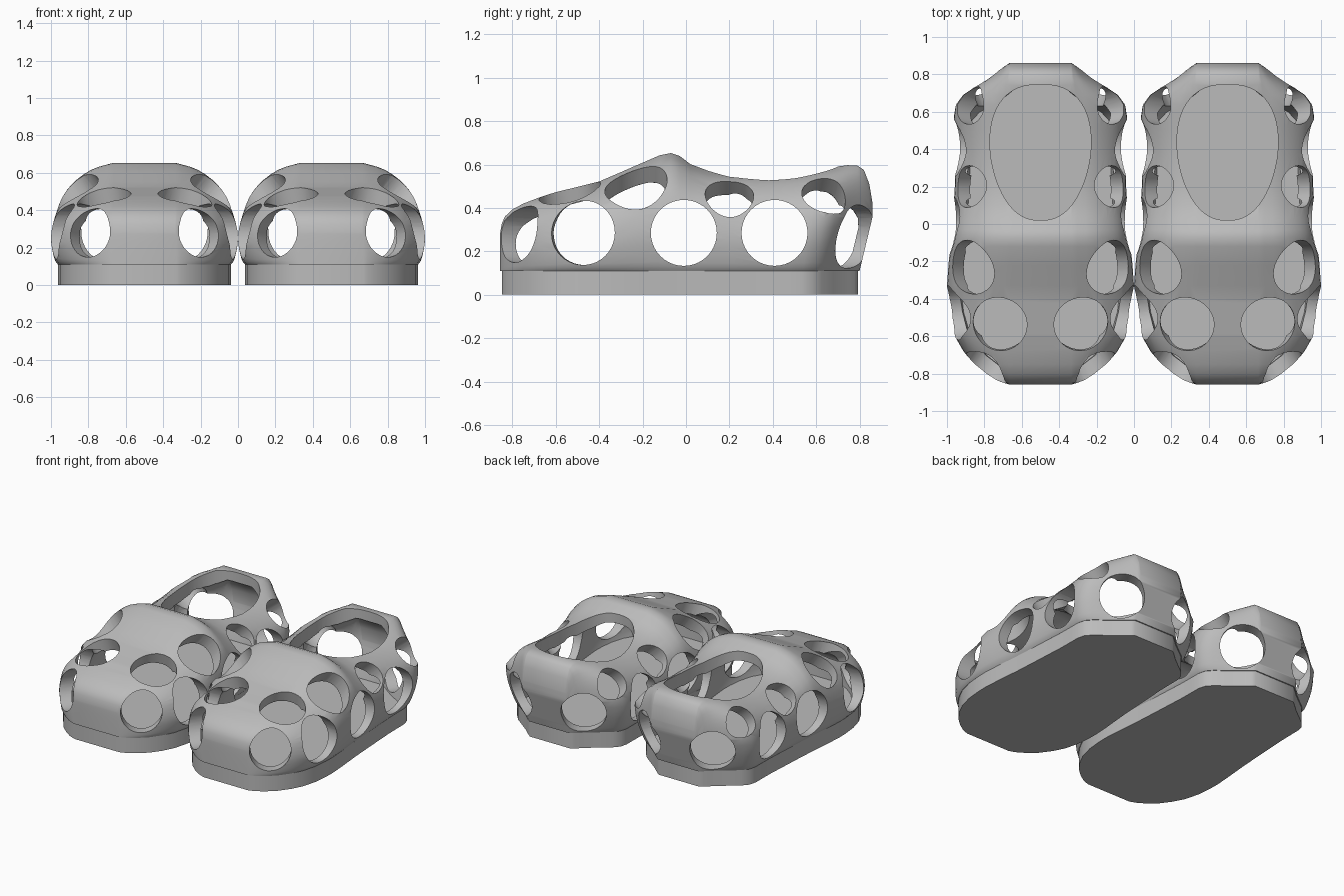
import bpy, bmesh, math
from mathutils import Vector

cube = bpy.data.objects.get("Cube")
if cube:
    bpy.data.objects.remove(cube, do_unlink=True)

rubber = bpy.data.materials.new("grey rubber")
rubber.use_nodes = True
GREY = (0.5, 0.5, 0.5, 1)
rubber.diffuse_color = GREY
rubber.node_tree.nodes["Principled BSDF"].inputs["Base Color"].default_value = GREY

STRIP = 0.165   # half width of the flat band along the middle
SOLE = 0.11     # sole height
WALL = 0.065    # shell thickness

# Stations along the shoe: y, half width, top height
STATIONS = [(-0.857, 0.17, 0.28), (-0.85, 0.195, 0.325), (-0.835, 0.235, 0.36),
            (-0.8, 0.293, 0.393), (-0.75, 0.355, 0.42), (-0.68, 0.412, 0.447),
            (-0.6, 0.458, 0.473), (-0.5, 0.487, 0.497), (-0.4, 0.498, 0.522),
            (-0.33, 0.5, 0.552), (-0.22, 0.492, 0.6), (-0.12, 0.482, 0.643),
            (-0.07, 0.477, 0.653), (-0.03, 0.473, 0.64), (0.02, 0.47, 0.602),
            (0.1, 0.464, 0.572), (0.2, 0.458, 0.557), (0.38, 0.455, 0.555),
            (0.5, 0.465, 0.563), (0.58, 0.473, 0.573), (0.64, 0.464, 0.582),
            (0.69, 0.425, 0.59), (0.745, 0.34, 0.597), (0.79, 0.27, 0.595),
            (0.82, 0.23, 0.575), (0.845, 0.195, 0.51), (0.86, 0.17, 0.42)]
# Cross-section: sideways share, height share
SECTION = [(0.89, 0), (0.95, 0.08), (1, 0.33), (0.92, 0.6), (0.73, 0.78), (0.39, 0.93), (0, 1)]


def smooth_path(pts, steps=3):
    """Catmull-Rom curve through the points."""
    p = [Vector(q) for q in pts]
    out = []
    for i in range(len(p) - 1):
        a, b, c, d = p[max(i - 1, 0)], p[i], p[i + 1], p[min(i + 2, len(p) - 1)]
        for s in range(steps):
            t = s / steps
            out.append(0.5 * (2 * b + (c - a) * t + (2 * a - 5 * b + 4 * c - d) * t ** 2
                              + (3 * b - a - 3 * c + d) * t ** 3))
    return out + [p[-1]]


def tuck(x, y, z):
    """The heel narrows and tucks in towards the sole."""
    k = min(1, max(0, (0.36 - z) / 0.25)) * min(1, max(0, (y - 0.3) / 0.4))
    return x * (1 - 0.08 * k), y - 0.06 * k, z


def finish(bm, name):
    bmesh.ops.recalc_face_normals(bm, faces=bm.faces)
    mesh = bpy.data.meshes.new(name)
    bm.to_mesh(mesh)
    bm.free()
    mesh.materials.append(rubber)
    ob = bpy.data.objects.new(name, mesh)
    bpy.context.collection.objects.link(ob)
    return ob


def loft(name, inset=0.0, bottom=SOLE):
    """Closed body through all stations, optionally shrunk."""
    bm = bmesh.new()
    rings = []
    for y, hw, top in STATIONS:
        y, hw, top = y * (1 - inset * 0.95), hw - inset, top - inset
        strip = STRIP - inset
        half = []
        for f, v in smooth_path(SECTION):
            half.append(tuck(strip + (hw - strip) * f, y, bottom + v * (top - bottom)))
        rings.append([[bm.verts.new((s * x, yy, z)) for x, yy, z in half] for s in (1, -1)])
    for (r0, l0), (r1, l1) in zip(rings, rings[1:]):
        a, b = r0 + l0[::-1], r1 + l1[::-1]
        for i in range(len(a)):
            j = (i + 1) % len(a)
            bm.faces.new((a[i], a[j], b[j], b[i]))
    for r, l in (rings[0], rings[-1]):
        for i in range(len(r) - 1):
            bm.faces.new((r[i], r[i + 1], l[i + 1], l[i]))
    return finish(bm, name)


def prism(name, outline, z0, z1):
    bm = bmesh.new()
    face = bm.faces.new([bm.verts.new((x, y, z0)) for x, y in outline])
    ext = bmesh.ops.extrude_face_region(bm, geom=[face])["geom"]
    bmesh.ops.translate(bm, vec=(0, 0, z1 - z0),
                        verts=[v for v in ext if isinstance(v, bmesh.types.BMVert)])
    return finish(bm, name)


def hole(center, direction, radius):
    """Round cutter along the wall normal, reaching further in than out."""
    bm = bmesh.new()
    bmesh.ops.create_cone(bm, cap_ends=True, segments=40, radius1=radius, radius2=radius, depth=0.34)
    axis = Vector(direction).normalized()
    bm.transform(axis.to_track_quat("Z", "Y").to_matrix().to_4x4())
    bmesh.ops.translate(bm, vec=Vector(center) - axis * 0.03, verts=bm.verts)
    return finish(bm, "hole_cutter")


# Upper shell, hollow inside
upper = loft("left_upper")
cutters = [loft("inside_cutter", WALL, 0.06)]

# Egg-shaped foot opening
egg = []
for k in range(56):
    t = math.tau * k / 56
    c, s = math.cos(t), math.sin(t)
    egg.append(((0.268 + 0.035 * s) * math.copysign(abs(c) ** 0.8, c), 0.383 + 0.3625 * s))
cutters.append(prism("opening_cutter", egg, 0.3, 0.9))

# Round vents: centre, direction, radius
VENTS = [((0.46, -0.01, 0.285), (1, 0, 0), 0.152),
         ((0.45, 0.408, 0.285), (1, 0, 0), 0.152),
         ((0.46, -0.473, 0.285), (1, -0.1, 0), 0.148),
         ((0.295, -0.78, 0.28), (0.52, -0.85, 0.05), 0.132),
         ((0.255, 0.79, 0.268), (0.47, 0.88, 0), 0.146),
         ((0.38, -0.23, 0.51), (0.6, 0.05, 0.8), 0.142),
         ((0.22, -0.535, 0.475), (0.22, -0.2, 0.95), 0.147),
         ((0.395, 0.2, 0.467), (0.74, 0, 0.67), 0.112),
         ((0.39, 0.64, 0.472), (0.76, 0.15, 0.63), 0.104)]
for (x, y, z), (dx, dy, dz), radius in VENTS:
    for side in (1, -1):
        cutters.append(hole((side * x, y, z), (side * dx, dy, dz), radius))

bpy.context.view_layer.objects.active = upper
for cutter in cutters:
    cutter.hide_render = True
    mod = upper.modifiers.new("cut", "BOOLEAN")
    mod.operation, mod.solver, mod.object = "DIFFERENCE", "EXACT", cutter
    bpy.ops.object.modifier_apply(modifier=mod.name)
    bpy.data.objects.remove(cutter, do_unlink=True)

# Flat sole following the foot of the upper
base = [tuck(STRIP + (hw - STRIP) * SECTION[0][0], y, SOLE)[:2] for y, hw, top in STATIONS]
base = [(x, y * 0.99) for x, y in base]
sole = prism("left_sole", base + [(-x, y) for x, y in reversed(base)], 0, SOLE)

# Smooth shading, then place the pair
for ob in (upper, sole):
    bpy.ops.object.select_all(action="DESELECT")
    ob.select_set(True)
    bpy.context.view_layer.objects.active = ob
    bpy.ops.object.shade_smooth_by_angle(angle=math.radians(40))
    ob.location.x = 0.5
    twin = ob.copy()
    twin.name = ob.name.replace("left", "right")
    twin.location.x = -0.5
    bpy.context.collection.objects.link(twin)
